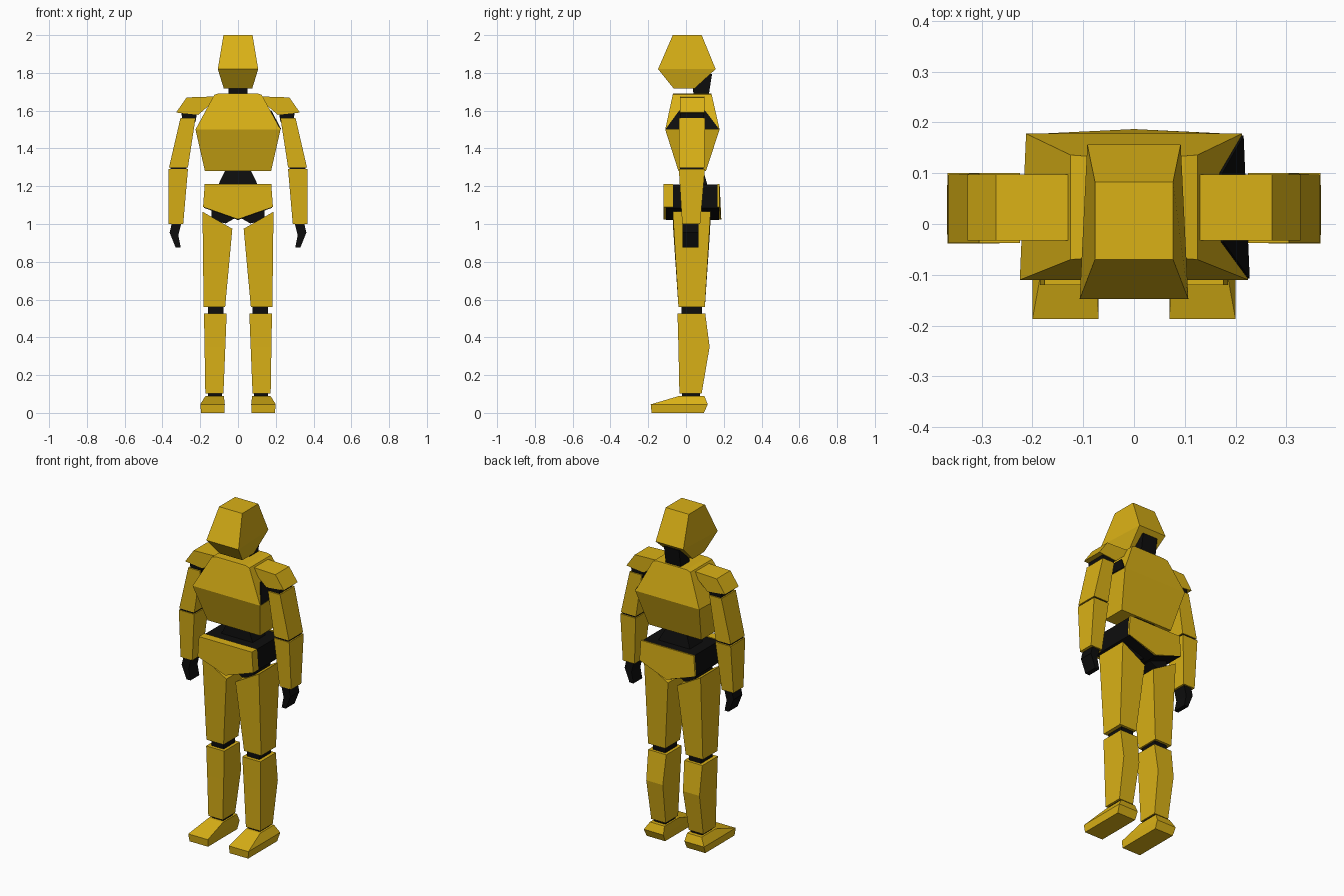
import bpy, bmesh


def material(name, rgb):
    m = bpy.data.materials.new(name)
    m.diffuse_color = (*rgb, 1)
    return m


YELLOW = material("golden_yellow", (0.70, 0.44, 0.008))
BLACK = material("joint_black", (0.004, 0.004, 0.004))


def build(name, rings, mat):
    """Join rings of equal point count into a capped solid."""
    bm = bmesh.new()
    loops = [[bm.verts.new(p) for p in ring] for ring in rings]
    n = len(loops[0])
    for a, b in zip(loops, loops[1:]):
        for i in range(n):
            j = (i + 1) % n
            bm.faces.new((a[i], a[j], b[j], b[i]))
    bm.faces.new(loops[0][::-1])
    bm.faces.new(loops[-1])
    bmesh.ops.recalc_face_normals(bm, faces=bm.faces)
    mesh = bpy.data.meshes.new(name)
    bm.to_mesh(mesh)
    bm.free()
    mesh.materials.append(mat)
    ob = bpy.data.objects.new(name, mesh)
    bpy.context.collection.objects.link(ob)
    return ob


def loft(name, sections, mat, side=1):
    """Stacked rectangles: (z, x0, x1, y0, y1, optional back-width ratio)."""
    rings = []
    for z, x0, x1, y0, y1, *t in sections:
        k = t[0] if t else 1
        c, h = (x0 + x1) / 2, (x1 - x0) / 2 * k
        rings.append([(side * x0, y0, z), (side * x1, y0, z),
                      (side * (c + h), y1, z), (side * (c - h), y1, z)])
    return build(name, rings, mat)


def extrude(name, profile, y0, y1, mat, side=1):
    """Front (x, z) outline extruded along y."""
    return build(name, [[(side * x, y, z) for x, z in profile] for y in (y0, y1)], mat)


# Head and neck
loft("head", [(1.717, -0.075, 0.075, -0.065, 0.045),
              (1.82, -0.107, 0.107, -0.148, 0.157, 0.86),
              (2.0, -0.077, 0.077, -0.07, 0.083)], YELLOW)
loft("neck", [(1.68, -0.05, 0.05, 0.04, 0.12),
              (1.795, -0.05, 0.05, 0.03, 0.138)], BLACK)

# Chest with a dark panel on one flank
loft("chest", [(1.28, -0.175, 0.175, -0.04, 0.105),
               (1.5, -0.225, 0.225, -0.11, 0.178, 0.945),
               (1.685, -0.125, 0.125, -0.07, 0.136),
               (1.692, -0.098, 0.098, -0.068, 0.134)], YELLOW)
build("flank_panel", [[(x + d, y, z + d / 2) for x, y, z in
                       ((0.224, -0.107, 1.502), (0.212, 0.174, 1.502),
                        (0.17, 0.10, 1.60), (0.172, -0.035, 1.60))]
                      for d in (-0.002, 0.004)], BLACK)

# Waist and pelvis
loft("waist", [(1.20, -0.108, 0.108, -0.01, 0.115),
               (1.29, -0.065, 0.065, 0.0, 0.09)], BLACK)
hip_outline = [(-0.176, 1.212), (0.176, 1.212), (0.185, 1.09), (0, 1.025), (-0.185, 1.09)]
extrude("pelvis_core", [(x * 0.98, z - 0.004) for x, z in hip_outline], -0.105, 0.176, BLACK)
extrude("pelvis_front_plate", hip_outline, -0.12, -0.07, YELLOW)
build("pelvis_back_plate", [[(x, 0.168, z) for x, z in hip_outline],
                            [(x, 0.187 if x == 0 else 0.178, z) for x, z in hip_outline]], YELLOW)

for side, tag in ((1, "right"), (-1, "left")):
    # Shoulder and arm
    extrude(f"{tag}_shoulder_pad", [(0.13, 1.675), (0.272, 1.67), (0.328, 1.59),
                                    (0.21, 1.578), (0.14, 1.64)], -0.033, 0.098, YELLOW, side)
    loft(f"{tag}_shoulder_joint", [(1.54, 0.225, 0.295, -0.028, 0.092),
                                   (1.60, 0.215, 0.30, -0.03, 0.095)], BLACK, side)
    loft(f"{tag}_upper_arm", [(1.30, 0.265, 0.365, -0.037, 0.097),
                              (1.56, 0.225, 0.305, -0.037, 0.10)], YELLOW, side)
    loft(f"{tag}_elbow", [(1.28, 0.272, 0.36, -0.033, 0.092),
                          (1.31, 0.272, 0.355, -0.033, 0.092)], BLACK, side)
    loft(f"{tag}_forearm", [(1.0, 0.29, 0.368, -0.02, 0.075),
                            (1.29, 0.265, 0.367, -0.038, 0.10)], YELLOW, side)
    extrude(f"{tag}_hand", [(0.35, 1.005), (0.362, 0.955), (0.33, 0.875), (0.303, 0.875),
                            (0.316, 0.94), (0.30, 1.005)], -0.018, 0.066, BLACK, side)

    # Hip and leg
    extrude(f"{tag}_hip_joint", [(0, 1.04), (0.14, 1.09), (0.14, 1.02), (0.065, 1.003)],
            -0.05, 0.11, BLACK, side)
    build(f"{tag}_thigh", [
        [(side * x, y, 0.56) for x, y in ((0.182, -0.04), (0.068, -0.04), (0.068, 0.10), (0.182, 0.10))],
        [(side * x, y, z) for x, y, z in ((0.188, -0.07, 1.065), (0.03, -0.068, 0.975),
                                          (0.03, 0.128, 0.975), (0.188, 0.13, 1.065))]], YELLOW, )
    loft(f"{tag}_knee", [(0.515, 0.078, 0.16, -0.025, 0.085),
                         (0.57, 0.078, 0.16, -0.025, 0.085)], BLACK, side)
    loft(f"{tag}_shin", [(0.103, 0.077, 0.173, -0.035, 0.083),
                         (0.35, 0.067, 0.177, -0.04, 0.125),
                         (0.525, 0.06, 0.18, -0.045, 0.102)], YELLOW, side)
    loft(f"{tag}_ankle", [(0.08, 0.085, 0.16, -0.02, 0.075),
                          (0.11, 0.085, 0.16, -0.02, 0.075)], BLACK, side)
    loft(f"{tag}_foot", [(0.0, 0.072, 0.195, -0.182, 0.095),
                         (0.045, 0.07, 0.20, -0.187, 0.115),
                         (0.09, 0.075, 0.172, -0.035, 0.097)], YELLOW, side)
